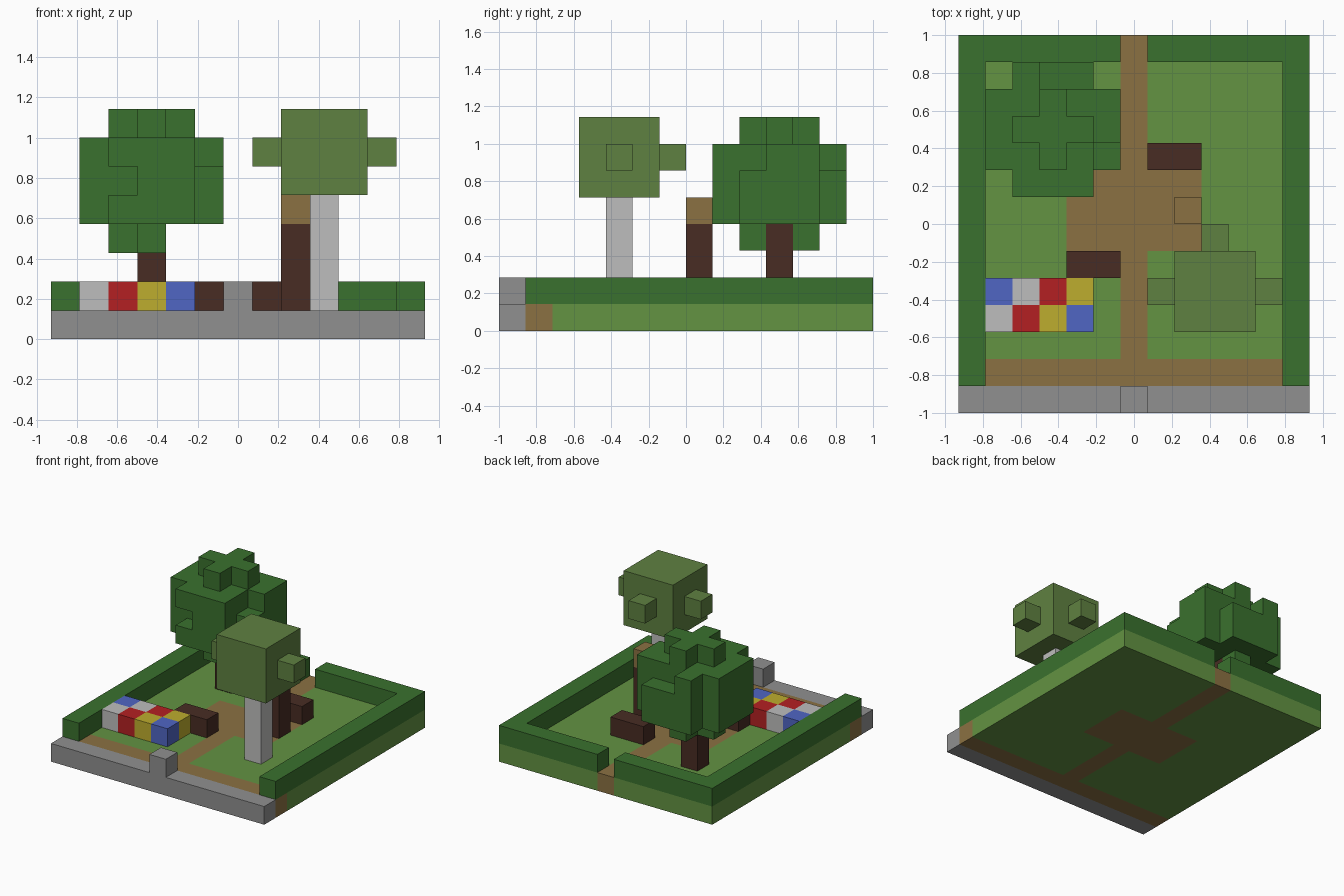
import bpy
import bmesh
from itertools import product
from mathutils import Vector

if "Cube" in bpy.data.objects:
    bpy.data.objects.remove(bpy.data.objects["Cube"])

U = 1 / 7                 # side of one block
NX, NY = 13, 14           # blocks across and deep


def material(name, rgb):
    m = bpy.data.materials.new(name)
    m.use_nodes = True
    linear = [((c / 255 + 0.055) / 1.055) ** 2.4 for c in rgb] + [1]
    m.diffuse_color = linear
    m.node_tree.nodes["Principled BSDF"].inputs["Base Color"].default_value = linear
    return m


GRASS = material("grass green", (99, 147, 66))
HEDGE = material("hedge green", (58, 113, 46))
OLIVE = material("olive leaf", (95, 129, 65))
EARTH = material("earth brown", (139, 113, 66))
WOOD = material("dark wood", (72, 44, 35))
STONE = material("stone grey", (144, 144, 144))
PALE = material("pale grey", (190, 190, 189))
RED = material("red", (180, 32, 34))
YELLOW = material("yellow", (190, 173, 46))
BLUE = material("blue", (80, 102, 196))


def span(x, y, z):
    """Set of blocks; each argument is one index or a (first, last) pair."""
    runs = [range(a[0], a[1] + 1) if isinstance(a, tuple) else (a,) for a in (x, y, z)]
    return set(product(*runs))


def blocks(name, cells, mats, rule=None):
    """Join unit blocks into one shell, keeping only the outer faces."""
    mats = mats if isinstance(mats, list) else [mats]
    bm = bmesh.new()
    for cell in sorted(cells):
        centre = Vector(cell) + Vector((0.5, 0.5, 0.5))
        for axis, sign in product(range(3), (-1, 1)):
            n = Vector((0, 0, 0))
            n[axis] = sign
            if tuple(int(c + d) for c, d in zip(cell, n)) in cells:
                continue
            a, b = Vector((0, 0, 0)), Vector((0, 0, 0))
            a[(axis + 1) % 3] = 0.5
            b[(axis + 2) % 3] = 0.5 * sign
            mid = centre + n / 2
            corners = [mid - a - b, mid + a - b, mid + a + b, mid - a + b]
            face = bm.faces.new([bm.verts.new(
                ((p.x - NX / 2) * U, (p.y - NY / 2) * U, p.z * U)) for p in corners])
            face.material_index = rule(cell) if rule else 0
    bmesh.ops.remove_doubles(bm, verts=bm.verts, dist=0.001)
    mesh = bpy.data.meshes.new(name)
    bm.to_mesh(mesh)
    bm.free()
    for m in mats:
        mesh.materials.append(m)
    obj = bpy.data.objects.new(name, mesh)
    bpy.context.collection.objects.link(obj)
    return obj


# Ground slab: stone front edge, earth paths, grass elsewhere
paths = span((0, 12), 1, 0) | span(6, (1, 13), 0) | span((4, 8), (6, 8), 0)


def ground_colour(cell):
    if cell[1] == 0:
        return 2
    return 1 if cell in paths else 0


blocks("ground", span((0, 12), (0, 13), 0), [GRASS, EARTH, STONE], ground_colour)
blocks("front_post", span(6, 0, 1), STONE)

# Hedge on three sides, with a gap for the path
blocks("left_hedge", span(12, (1, 13), 1) | span((7, 12), 13, 1), HEDGE)
blocks("right_hedge", span(0, (1, 13), 1) | span((0, 5), 13, 1), HEDGE)

# Benches and the standing figure
blocks("front_bench", span((4, 5), 5, 1), WOOD)
blocks("back_bench", span((7, 8), 9, 1), WOOD)
blocks("figure", span(8, 7, (1, 4)), [WOOD, EARTH], lambda c: int(c[2] == 4))

# Flower bed: two rows of four colours, shifted by one
blocks("flower_bed", span((1, 4), (3, 4), 1), [PALE, RED, YELLOW, BLUE],
       lambda c: (c[0] - 1 - (c[1] - 3)) % 4)

# Pale tree with a cubic crown and three knobs
blocks("pale_trunk", span(9, 4, (1, 4)), PALE)
crown = span((8, 10), (3, 5), (5, 7))
blocks("pale_tree_crown", crown | span(7, 4, 6) | span(11, 4, 6) | span(9, 6, 6), OLIVE)

# Dark tree with a rounded, notched crown
blocks("dark_trunk", span(3, 10, (1, 3)), WOOD)
crown = span((2, 4), (8, 12), (4, 6)) | span((1, 5), (9, 11), (4, 6))
crown |= span((2, 4), 10, 7) | span(3, (9, 11), 7)
crown |= span(3, 9, 3) | span(3, 11, 3) | span(2, 10, 3)
crown -= span(2, 8, 5) | span((3, 4), 12, 6) | span(5, 9, 6)
blocks("dark_tree_crown", crown, HEDGE)
